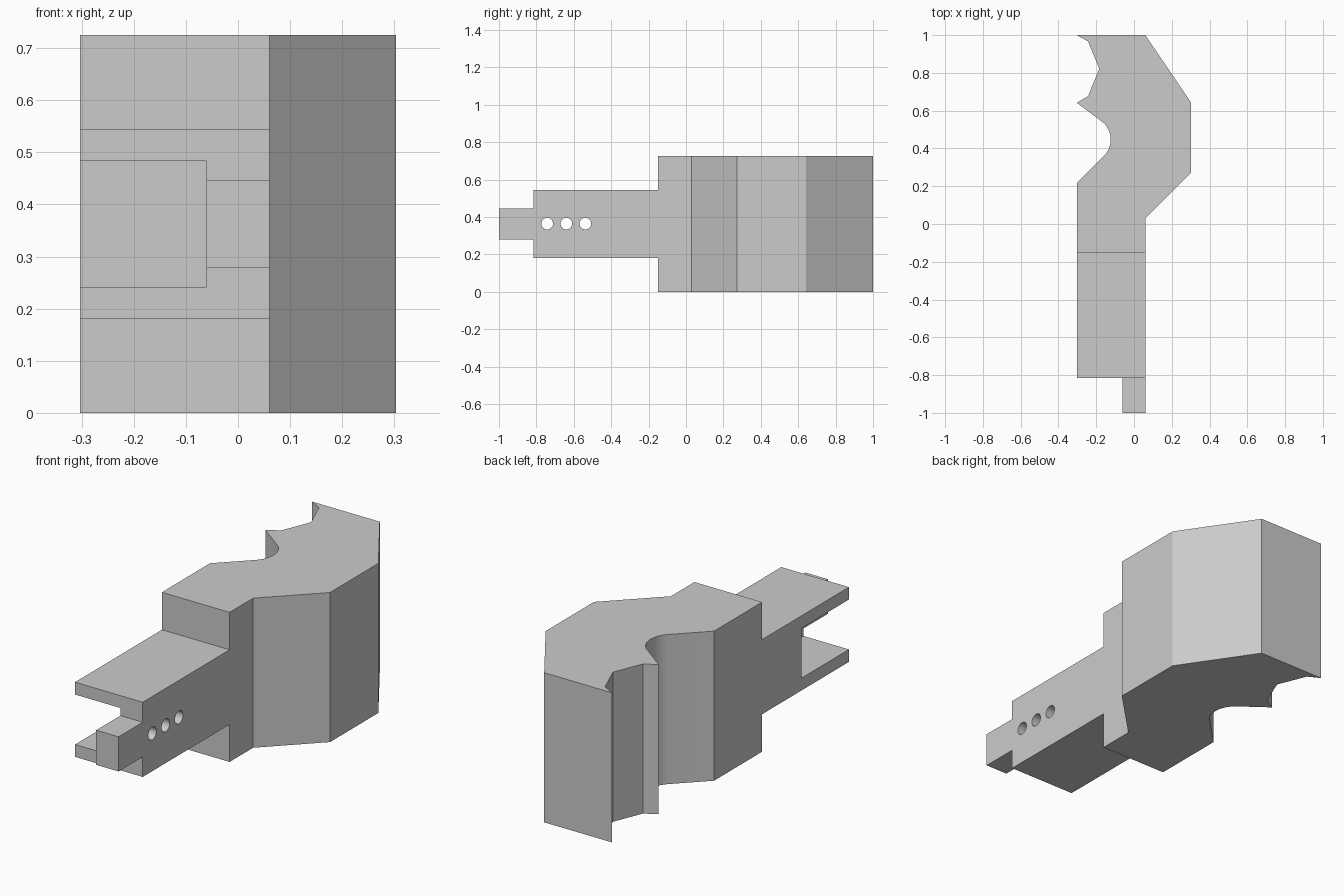
import bpy, bmesh, math
from mathutils import Matrix, Vector

cube = bpy.data.objects.get("Cube")
if cube:
    bpy.data.objects.remove(cube, do_unlink=True)

grey = bpy.data.materials.new("plain grey")
grey.use_nodes = True
colour = (0.6, 0.6, 0.6, 1)
grey.diffuse_color = colour
grey.node_tree.nodes["Principled BSDF"].inputs["Base Color"].default_value = colour

LEFT, RIGHT, HEIGHT = -0.303, 0.06, 0.725
MID = HEIGHT / 2


def finish(bm, name):
    bmesh.ops.recalc_face_normals(bm, faces=bm.faces)
    mesh = bpy.data.meshes.new(name)
    bm.to_mesh(mesh)
    bm.free()
    mesh.materials.append(grey)
    obj = bpy.data.objects.new(name, mesh)
    bpy.context.collection.objects.link(obj)
    return obj


def box(name, x, y, z):
    bm = bmesh.new()
    bmesh.ops.create_cube(bm, size=1)
    for v in bm.verts:
        v.co = Vector([(a + b) / 2 + c * (b - a) for (a, b), c in zip((x, y, z), v.co)])
    return finish(bm, name)


def prism(name, points, height):
    bm = bmesh.new()
    face = bm.faces.new([bm.verts.new((x, y, 0)) for x, y in points])
    top = bmesh.ops.extrude_face_region(bm, geom=[face])["geom"]
    bmesh.ops.translate(bm, vec=(0, 0, height),
                        verts=[g for g in top if isinstance(g, bmesh.types.BMVert)])
    return finish(bm, name)


def cylinder_x(name, x, y, z, radius, length):
    bm = bmesh.new()
    place = Matrix.Translation((x, y, z)) @ Matrix.Rotation(math.pi / 2, 4, "Y")
    bmesh.ops.create_cone(bm, cap_ends=True, segments=32, radius1=radius,
                          radius2=radius, depth=length, matrix=place)
    return finish(bm, name)


def combine(target, tool, operation):
    mod = target.modifiers.new(operation, "BOOLEAN")
    mod.object, mod.operation, mod.solver = tool, operation, "EXACT"
    bpy.context.view_layer.objects.active = target
    bpy.ops.object.modifier_apply(modifier=mod.name)
    bpy.data.objects.remove(tool, do_unlink=True)


# Head: extruded outline with a rounded bay and a faceted notch on one side
bay = []
for i in range(17):
    a = math.radians(-45 + 98 * i / 16)
    bay.append((-0.243 + 0.12 * math.cos(a), 0.447 + 0.12 * math.sin(a)))
notch = [(LEFT, 0.642), (-0.243, 0.677), (-0.184, 0.822), (-0.243, 0.967), (LEFT, 1)]
outline = ([(LEFT, -0.15), (LEFT, 0.218)] + bay + notch
           + [(RIGHT, 1), (0.303, 0.642), (0.303, 0.272), (RIGHT, 0.03), (RIGHT, -0.15)])
bracket = prism("bracket_body", outline, HEIGHT)

# Neck and front tongue
combine(bracket, box("neck", (LEFT, RIGHT), (-0.815, -0.1), (MID - 0.181, MID + 0.181)), "UNION")
combine(bracket, box("tongue", (-0.06, RIGHT), (-1, -0.7), (MID - 0.084, MID + 0.084)), "UNION")

# Side pocket and the three pin holes behind it
combine(bracket, box("pocket", (-0.5, -0.06), (-1.1, -0.45), (MID - 0.121, MID + 0.121)), "DIFFERENCE")
for y in (-0.742, -0.64, -0.538):
    combine(bracket, cylinder_x("pin_hole", 0, y, MID + 0.002, 0.031, 0.3), "DIFFERENCE")

bpy.ops.object.select_all(action="DESELECT")
bracket.select_set(True)
bpy.context.view_layer.objects.active = bracket
bpy.ops.object.shade_smooth_by_angle(angle=math.radians(25))
